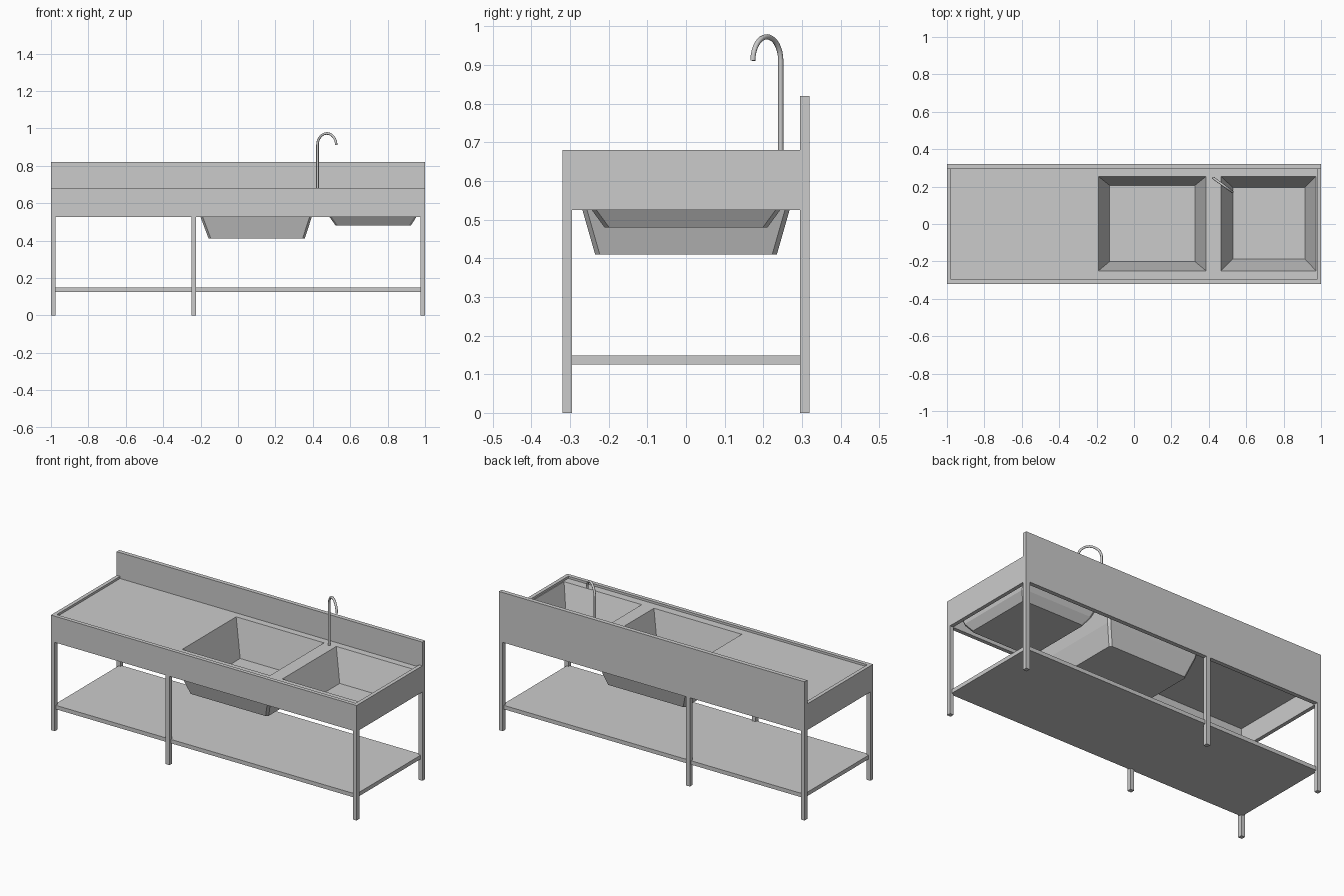
import bpy
import bmesh
import math
from mathutils import Vector

if "Cube" in bpy.data.objects:
    bpy.data.objects.remove(bpy.data.objects["Cube"])


def finish(name, bm):
    mesh = bpy.data.meshes.new(name)
    bm.to_mesh(mesh)
    bm.free()
    obj = bpy.data.objects.new(name, mesh)
    bpy.context.collection.objects.link(obj)
    return obj


def box(name, x0, x1, y0, y1, z0, z1):
    bm = bmesh.new()
    bmesh.ops.create_cube(bm, size=1)
    for v in bm.verts:
        v.co = Vector(((x0 + x1) / 2 + v.co.x * (x1 - x0),
                       (y0 + y1) / 2 + v.co.y * (y1 - y0),
                       (z0 + z1) / 2 + v.co.z * (z1 - z0)))
    return finish(name, bm)


def ring(x0, x1, y0, y1, z, c=0):
    """Counter-clockwise rectangle, corners cut by c when c > 0."""
    if c == 0:
        return [(x0, y0, z), (x1, y0, z), (x1, y1, z), (x0, y1, z)]
    return [(x0 + c, y0, z), (x1 - c, y0, z), (x1, y0 + c, z), (x1, y1 - c, z),
            (x1 - c, y1, z), (x0 + c, y1, z), (x0, y1 - c, z), (x0, y0 + c, z)]


def pan(name, rings, inside):
    """Loft rings from top to bottom and close the bottom."""
    bm = bmesh.new()
    loops = [[bm.verts.new(p) for p in r] for r in rings]
    n = len(loops[0])
    for a, b in zip(loops, loops[1:]):
        for i in range(n):
            j = (i + 1) % n
            bm.faces.new((a[i], b[i], b[j], a[j]))
    bm.faces.new(loops[-1][::-1])
    if inside:
        bmesh.ops.reverse_faces(bm, faces=bm.faces[:])
    return finish(name, bm)


DECK, RIM, SKIRT = 0.667, 0.68, 0.525

# Apron, raised rim and backsplash
box("front_apron", -1, 1, -0.32, -0.297, SKIRT, RIM)
box("left_apron", -1, -0.978, -0.297, 0.295, SKIRT, RIM)
box("right_apron", 0.978, 1, -0.297, 0.295, SKIRT, RIM)
box("backsplash", -1, 1, 0.295, 0.32, SKIRT, 0.82)

# Worktop with two basin openings
xs = [-0.978, -0.19, 0.385, 0.465, 0.973, 0.978]
ys = [-0.297, -0.25, 0.254, 0.295]
bm = bmesh.new()
grid = [[bm.verts.new((x, y, DECK)) for y in ys] for x in xs]
for i in range(len(xs) - 1):
    for j in range(len(ys) - 1):
        if (i, j) not in ((1, 1), (3, 1)):
            bm.faces.new((grid[i][j], grid[i + 1][j], grid[i + 1][j + 1], grid[i][j + 1]))
worktop = finish("worktop", bm)
thick = worktop.modifiers.new("thickness", 'SOLIDIFY')
thick.thickness = 0.025
thick.offset = -1

# Basins: sloped liners inside, chamfered shells underneath
pan("large_basin_liner", [ring(-0.19, 0.385, -0.25, 0.254, DECK),
                          ring(-0.13, 0.325, -0.20, 0.206, 0.455)], True)
pan("large_basin_shell", [ring(-0.225, 0.415, -0.288, 0.288, 0.645, 0.012),
                          ring(-0.20, 0.394, -0.268, 0.268, SKIRT, 0.012),
                          ring(-0.157, 0.357, -0.235, 0.235, 0.41, 0.012)], False)
pan("small_basin_liner", [ring(0.465, 0.973, -0.25, 0.254, DECK),
                          ring(0.529, 0.914, -0.187, 0.195, 0.488)], True)
pan("small_basin_shell", [ring(0.435, 0.977, -0.285, 0.285, 0.645, 0.012),
                          ring(0.49, 0.953, -0.244, 0.244, SKIRT, 0.012),
                          ring(0.522, 0.924, -0.211, 0.211, 0.48, 0.012)], False)

# Legs: three pairs
for side, x in (("left", -1), ("middle", -0.249), ("right", 0.975)):
    box(side + "_front_leg", x, x + 0.025, -0.32, -0.295, 0, SKIRT)
    box(side + "_back_leg", x, x + 0.025, 0.295, 0.32, 0, SKIRT)

# Lower shelf
box("lower_shelf", -0.988, 0.988, -0.308, 0.308, 0.125, 0.148)

# Gooseneck tap turned toward the small basin
base = Vector((0.425, 0.245, 0))
aim = Vector((0.10, -0.072, 0))
r = aim.length / 2
aim.normalize()
path = [base + Vector((0, 0, DECK - 0.01))]
for k in range(17):
    a = math.pi * k / 16
    path.append(base + aim * r * (1 - math.cos(a)) + Vector((0, 0, 0.911 + r * math.sin(a))))
curve = bpy.data.curves.new("tap", 'CURVE')
curve.dimensions = '3D'
curve.bevel_depth = 0.0068
curve.bevel_resolution = 2
curve.use_fill_caps = True
spline = curve.splines.new('POLY')
spline.points.add(len(path) - 1)
for point, co in zip(spline.points, path):
    point.co = (*co, 1)
bpy.context.collection.objects.link(bpy.data.objects.new("tap", curve))
